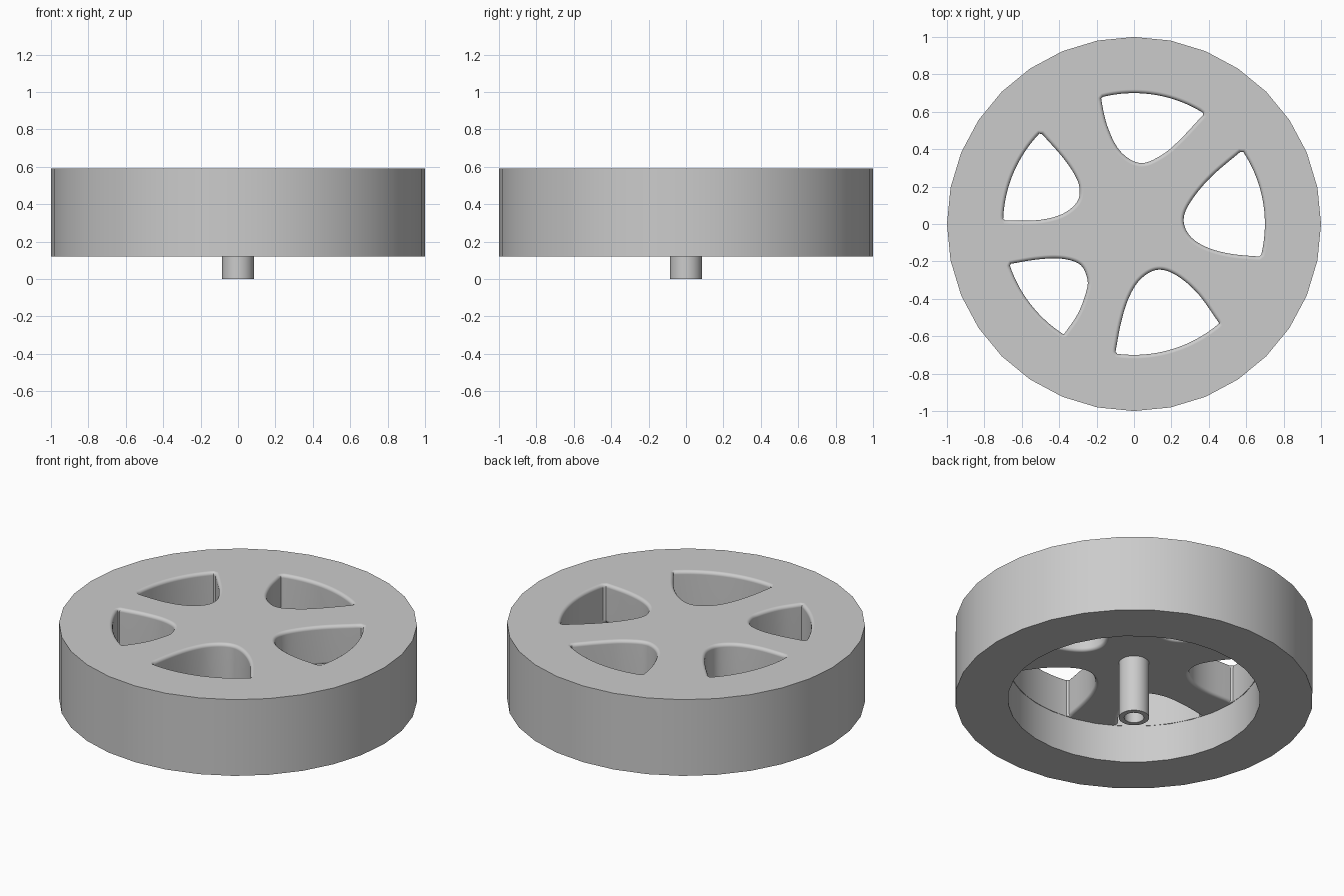
import bpy, bmesh, math
from mathutils import Vector

if "Cube" in bpy.data.objects:
    bpy.data.objects.remove(bpy.data.objects["Cube"])

TOP, BASE, WEB = 0.59, 0.12, 0.35      # rim top, rim underside, web underside
FILLET, HOLE_R = 0.02, 0.70

grey = bpy.data.materials.new("light_grey")
grey.diffuse_color = (0.6, 0.6, 0.6, 1)
grey.use_nodes = True
grey.node_tree.nodes["Principled BSDF"].inputs["Base Color"].default_value = grey.diffuse_color


def make(name, bm):
    bmesh.ops.recalc_face_normals(bm, faces=bm.faces)
    me = bpy.data.meshes.new(name)
    bm.to_mesh(me)
    bm.free()
    me.materials.append(grey)
    ob = bpy.data.objects.new(name, me)
    bpy.context.collection.objects.link(ob)
    return ob


def activate(ob):
    bpy.ops.object.select_all(action='DESELECT')
    ob.select_set(True)
    bpy.context.view_layer.objects.active = ob


def smooth(ob):
    activate(ob)
    bpy.ops.object.shade_smooth_by_angle(angle=math.radians(35))
    ob.modifiers.new("normals", 'WEIGHTED_NORMAL').keep_sharp = True


def lathe(name, profile, segs):
    """Revolve a closed (radius, z) profile; radius 0 becomes a pole."""
    bm = bmesh.new()
    rings = []
    for r, z in profile:
        if r == 0:
            rings.append([bm.verts.new((0, 0, z))] * segs)
        else:
            rings.append([bm.verts.new((r * math.cos(2 * math.pi * i / segs),
                                        r * math.sin(2 * math.pi * i / segs), z))
                          for i in range(segs)])
    for a, b in zip(rings, rings[1:] + rings[:1]):
        if a[0] is a[1] and b[0] is b[1]:
            continue
        for i in range(segs):
            j = (i + 1) % segs
            bm.faces.new(list(dict.fromkeys((a[i], a[j], b[j], b[i]))))
    # merge the triangle fans around the poles into one flat face
    poles = [v for v in bm.verts if abs(v.co.x) + abs(v.co.y) < 1e-6]
    bmesh.ops.dissolve_verts(bm, verts=poles)
    return make(name, bm)


def outline(pts):
    """Smooth curve through the points, closed by an arc along the rim."""
    p = [Vector(q) for q in pts]
    ext = [2 * p[0] - p[1]] + p + [2 * p[-1] - p[-2]]
    out = []
    for a, b, c, d in zip(ext, ext[1:], ext[2:], ext[3:]):
        for k in range(4):
            t = k / 4
            out.append(0.5 * (2 * b + (c - a) * t + (2 * a - 5 * b + 4 * c - d) * t * t
                              + (3 * b - a - 3 * c + d) * t ** 3))
    a0 = math.atan2(p[-1].y, p[-1].x)
    a1 = math.atan2(p[0].y, p[0].x)
    turn = (a0 - a1 + math.pi) % (2 * math.pi) - math.pi
    step = -turn / 14
    out += [Vector((math.cos(a0 + step * k), math.sin(a0 + step * k))) * HOLE_R for k in range(15)]
    out = [v if v.length < HOLE_R else v.normalized() * HOLE_R for v in out]
    # round the corners
    res = []
    for a, b in zip(out, out[1:] + out[:1]):
        if (b - a).length > 1e-4:
            res += [a * 0.75 + b * 0.25, a * 0.25 + b * 0.75]
    return res


# window outlines: corner, inner curve, corner (counter-clockwise)
windows = [
    [(-.18, .69), (-.145, .53), (-.075, .39), (.035, .325), (.15, .37), (.25, .455), (.38, .595)],
    [(.58, .395), (.41, .25), (.30, .115), (.265, .02), (.30, -.065), (.39, -.125), (.52, -.16), (.68, -.175)],
    [(.455, -.53), (.34, -.37), (.22, -.27), (.12, -.245), (.03, -.30), (-.03, -.40), (-.07, -.53), (-.10, -.69)],
    [(-.375, -.59), (-.30, -.48), (-.255, -.36), (-.25, -.29), (-.29, -.215), (-.39, -.185), (-.52, -.19), (-.67, -.215)],
    [(-.70, .02), (-.52, .02), (-.39, .05), (-.31, .11), (-.29, .175), (-.31, .25), (-.38, .355), (-.50, .49)],
]

# window cutter, flared at both ends to leave rounded edges
sections = [(WEB - 0.03, FILLET, True)]
arc = [math.pi / 2 * k / 4 for k in range(5)]
sections += [(WEB + FILLET * (1 - math.sin(a)), FILLET * (1 - math.cos(a)), True) for a in reversed(arc)]
sections += [(TOP - FILLET * (1 - math.sin(a)), FILLET * (1 - math.cos(a)), False) for a in arc]
sections += [(TOP + 0.03, FILLET, False)]

bm = bmesh.new()
for w in windows:
    pts = outline(w)
    n = len(pts)
    norms = []
    for i in range(n):
        t = pts[(i + 1) % n] - pts[i - 1]
        norms.append(Vector((t.y, -t.x)).normalized())
    loops = []
    for z, off, clamp in sections:
        ring = []
        for p, q in zip(pts, norms):
            v = p + q * off
            if clamp and v.length > HOLE_R:
                v = v.normalized() * HOLE_R
            ring.append(bm.verts.new((v.x, v.y, z)))
        loops.append(ring)
    for a, b in zip(loops, loops[1:]):
        for i in range(n):
            j = (i + 1) % n
            bm.faces.new((a[i], a[j], b[j], b[i]))
    bm.faces.new(loops[0][::-1])
    bm.faces.new(loops[-1])
cutter = make("window_cutter", bm)
cutter.hide_render = True

# wheel rim with a recessed underside and five windows
rim = lathe("rim", [(0, TOP), (.88, TOP), (.88, BASE), (.705, BASE), (.705, WEB), (0, WEB)], 32)
cut = rim.modifiers.new("windows", 'BOOLEAN')
cut.object = cutter
cut.operation = 'DIFFERENCE'
cut.solver = 'EXACT'
activate(rim)
bpy.ops.object.modifier_apply(modifier="windows")
bpy.data.objects.remove(cutter, do_unlink=True)
smooth(rim)

# tyre band around the rim
smooth(lathe("tyre", [(1, TOP), (1, BASE), (.88, BASE), (.88, TOP)], 32))

# hollow axle stub
smooth(lathe("axle_tube", [(.085, WEB), (.085, 0), (.055, 0), (.055, WEB)], 32))
